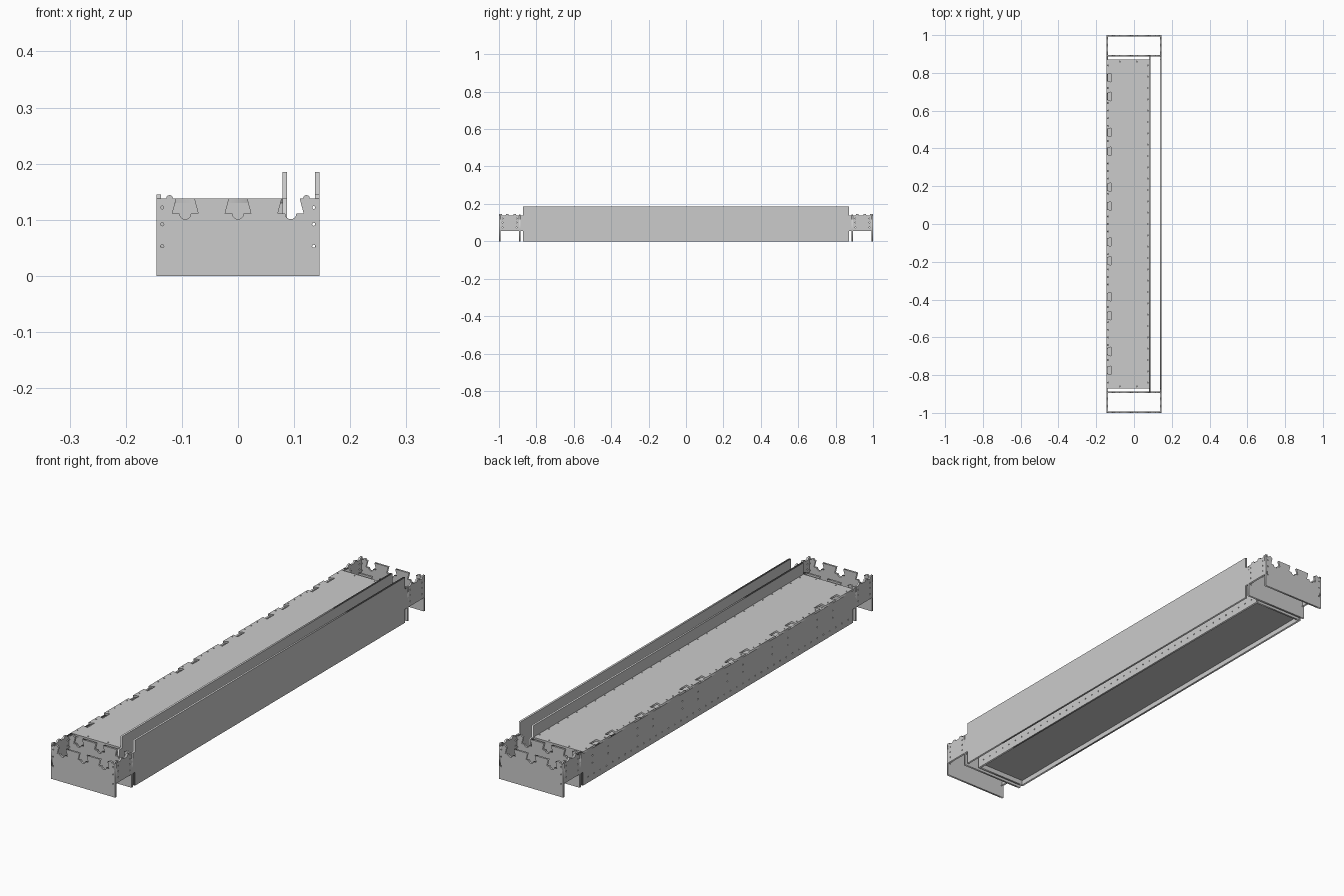
import bpy
from math import cos, sin, pi
from mathutils import Matrix

if "Cube" in bpy.data.objects:
    bpy.data.objects.remove(bpy.data.objects["Cube"])

T = 0.008           # sheet thickness
W, L = 0.145, 1.0   # half width and half length
BOX = 0.872         # half length of the middle box

AXES = {  # sheet (u, v, normal) -> world
    "xy": ((1, 0, 0), (0, 1, 0), (0, 0, 1)),
    "xz": ((1, 0, 0), (0, 0, 1), (0, -1, 0)),
    "yz": ((0, 1, 0), (0, 0, 1), (1, 0, 0)),
}


def circle(u, v, r=0.0028, n=8):
    return [(u + r * cos(2 * pi * i / n), v + r * sin(2 * pi * i / n)) for i in range(n)]


def sheet(name, plane, centre, outline, holes=()):
    """Flat cut sheet with real holes, centred on its thickness."""
    cu = bpy.data.curves.new(name, 'CURVE')
    cu.dimensions = '2D'
    cu.fill_mode = 'BOTH'
    cu.extrude = T / 2
    for loop in [outline, *holes]:
        sp = cu.splines.new('POLY')
        sp.points.add(len(loop) - 1)
        for p, (u, v) in zip(sp.points, loop):
            p.co = (u, v, 0, 1)
        sp.use_cyclic_u = True
    tmp = bpy.data.objects.new(name + "_curve", cu)
    bpy.context.collection.objects.link(tmp)
    dg = bpy.context.evaluated_depsgraph_get()
    me = bpy.data.meshes.new_from_object(tmp.evaluated_get(dg))
    bpy.data.objects.remove(tmp)
    m = Matrix(AXES[plane]).transposed().to_4x4()
    m.translation = centre
    me.transform(m)
    me.name = name
    ob = bpy.data.objects.new(name, me)
    bpy.context.collection.objects.link(ob)
    return ob


def rect(u0, u1, v0, v1):
    return [(u0, v0), (u1, v0), (u1, v1), (u0, v1)]


def arc(u, v, r, a0, a1, n=8):
    return [(u + r * cos(a0 + (a1 - a0) * i / n), v + r * sin(a0 + (a1 - a0) * i / n))
            for i in range(n + 1)]


# Cross plates: dovetail notches with a round relief, and a bump near each corner
def cross_profile():
    top, low = 0.138, 0.111
    pts = [(-W, 0), (W, 0), (W, top)] + arc(0.122, top, 0.006, 0, pi)
    for c in (0.094, 0, -0.094):
        pts += [(c + 0.016, top), (c + 0.023, low)]
        pts += arc(c, low, 0.010, 0, -pi)
        pts += [(c - 0.023, low), (c - 0.016, top)]
    return pts + arc(-0.122, top, 0.006, 0, pi) + [(-W, top)]


corner_holes = [circle(s * 0.135, z) for s in (-1, 1) for z in (0.053, 0.092, 0.122)]
for side, label in ((-1, "front"), (1, "back")):
    sheet(label + "_end_plate", "xz", (0, side * (L - T / 2), 0), cross_profile(), corner_holes)
    sheet(label + "_cross_plate", "xz", (0, side * 0.89, 0), cross_profile(), corner_holes)
    sheet(label + "_box_end", "xz", (0, side * (BOX - T / 2), 0), rect(-W + T, 0.079, 0, 0.13))


# Long side walls: deep middle, shallow ends with small teeth on top
def wall_profile(top, end):
    half = [(BOX, 0), (BOX, 0.055), (end, 0.055)]
    if end > 0.95:
        half += [(end, 0.145), (0.985, 0.145), (0.985, 0.138),
                 (0.965, 0.138), (0.962, 0.145), (0.950, 0.145), (0.947, 0.138),
                 (0.925, 0.138), (0.922, 0.145), (0.910, 0.145), (0.907, 0.138)]
    else:
        half += [(end, 0.138)]
    half += [(BOX, 0.138), (BOX, top)]
    return half + [(-u, v) for u, v in reversed(half)]


end_holes = [circle(s * y, z) for s in (-1, 1) for y in (0.905, 0.98) for z in (0.075, 0.1, 0.122)]
row = [circle(-0.84 + 0.04 * i, 0.024) for i in range(43)]
pairs = [s * y for s in (-1, 1) for y in (0.095, 0.195, 0.385, 0.485, 0.675, 0.775)]
joint_holes = [circle(y + 0.035, z) for y in pairs for z in (0.07, 0.1)]

sheet("outer_right_wall", "yz", (W - T / 2, 0, 0), wall_profile(0.185, L), end_holes)
sheet("inner_right_wall", "yz", (0.083, 0, 0), wall_profile(0.185, 0.89), row)
sheet("left_wall", "yz", (-W + T / 2, 0, 0), wall_profile(0.13, L),
      end_holes + row + joint_holes)

# Top panel with dovetail pockets along its left edge and screw holes round the rim
outline = [(-W, -BOX), (0.079, -BOX), (0.079, BOX), (-W, BOX)]
for y in sorted(pairs, reverse=True):
    outline += [(-W, y + 0.016), (-0.122, y + 0.023), (-0.122, y - 0.023), (-W, y - 0.016)]
screws = [circle(0.073, -0.84 + 0.06 * i) for i in range(29)]
screws += [circle(-0.137, -0.84 + 0.04 * i) for i in range(43)
           if min(abs(-0.84 + 0.04 * i - y) for y in pairs) > 0.03]
screws += [circle(x, s * 0.86) for s in (-1, 1) for x in (-0.075, 0.015)]
sheet("top_panel", "xy", (0, 0, 0.134), outline, screws)

# Recessed bottom panel
sheet("bottom_panel", "xy", (0, 0, 0.024), rect(-W + T, 0.079, -BOX + T, BOX - T))
